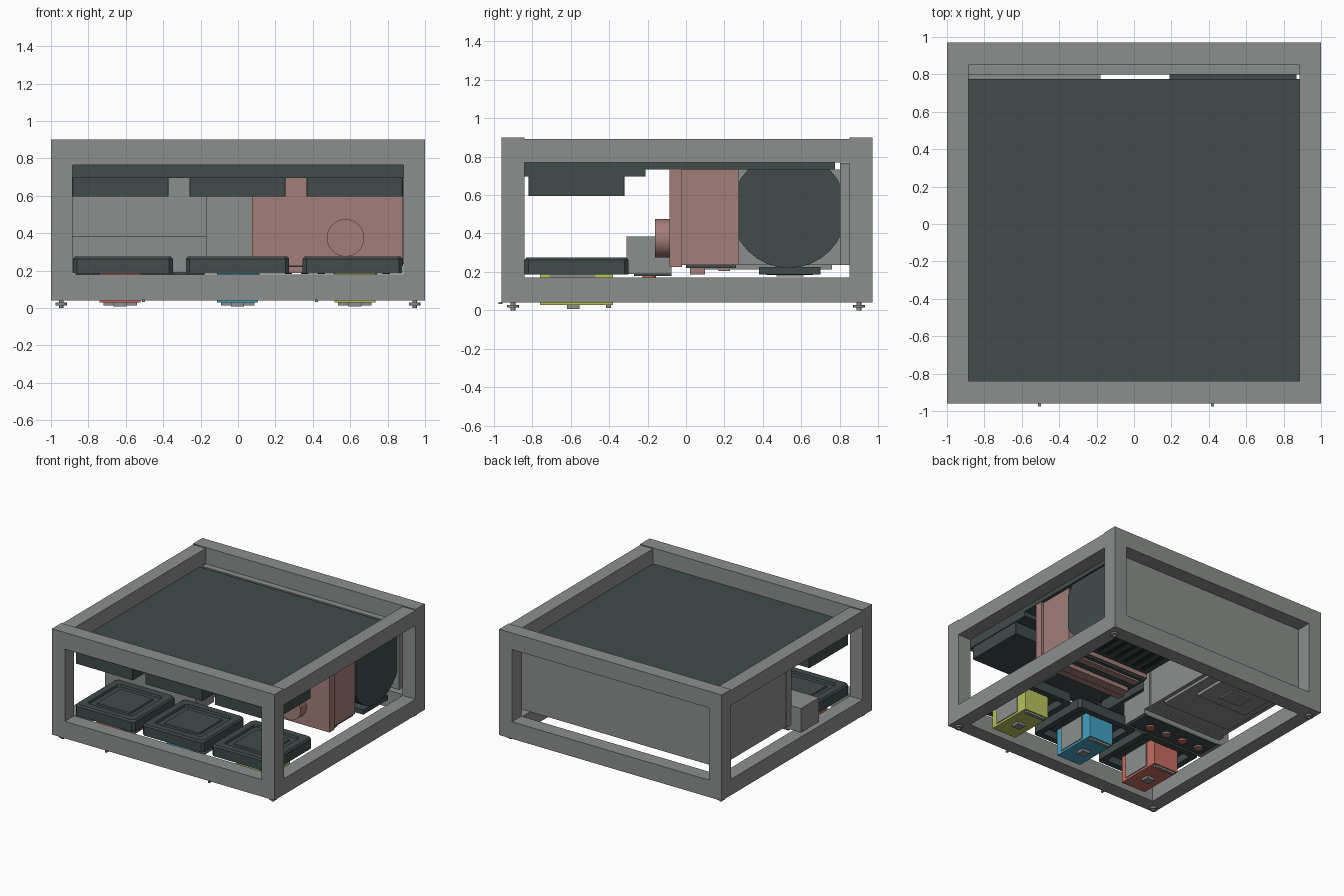
import bpy, bmesh, math
from mathutils import Matrix

if "Cube" in bpy.data.objects:
    bpy.data.objects.remove(bpy.data.objects["Cube"])


def material(name, rgb):
    m = bpy.data.materials.new(name)
    m.diffuse_color = (*rgb, 1)
    m.use_nodes = True
    m.node_tree.nodes["Principled BSDF"].inputs["Base Color"].default_value = m.diffuse_color
    return m


GREY = material("frame grey", (0.258, 0.274, 0.263))
DARK = material("dark slate", (0.053, 0.070, 0.070))
SALMON = material("dusty salmon", (0.365, 0.208, 0.190))
RED = material("coral red", (0.57, 0.15, 0.12))
BLUE = material("sky blue", (0.058, 0.36, 0.54))
GREEN = material("lime green", (0.48, 0.54, 0.11))
BLACK = material("slot black", (0.018, 0.022, 0.022))


def finish(name, bm, mat):
    me = bpy.data.meshes.new(name)
    bmesh.ops.recalc_face_normals(bm, faces=bm.faces[:])
    bm.to_mesh(me)
    bm.free()
    me.materials.append(mat)
    ob = bpy.data.objects.new(name, me)
    bpy.context.collection.objects.link(ob)
    return ob


def box(name, x, y, z, mat):
    """Box from (min, max) ranges."""
    bm = bmesh.new()
    bmesh.ops.create_cube(bm, size=1)
    for v in bm.verts:
        for i, (a, b) in enumerate((x, y, z)):
            v.co[i] = a + (v.co[i] + 0.5) * (b - a)
    return finish(name, bm, mat)


def cylinder(name, centre, r, length, axis, mat, sides=24, cuts=()):
    """Cylinder along an axis, optionally trimmed by (point, outward normal) planes."""
    bm = bmesh.new()
    bmesh.ops.create_cone(bm, cap_ends=True, segments=sides, radius1=r, radius2=r, depth=length)
    rot = {"X": Matrix.Rotation(math.pi / 2, 4, "Y"),
           "Y": Matrix.Rotation(math.pi / 2, 4, "X"), "Z": Matrix.Identity(4)}[axis]
    bmesh.ops.transform(bm, matrix=Matrix.Translation(centre) @ rot, verts=bm.verts)
    for co, no in cuts:
        bmesh.ops.bisect_plane(bm, geom=bm.verts[:] + bm.edges[:] + bm.faces[:],
                               plane_co=co, plane_no=no, clear_outer=True)
        bmesh.ops.holes_fill(bm, edges=bm.edges[:], sides=0)
    ob = finish(name, bm, mat)
    for p in ob.data.polygons:
        p.use_smooth = len(p.vertices) == 4
    ob.data.set_sharp_from_angle(angle=math.radians(20))
    return ob


def pod(name, cx, cy, hx, hy, rings, mat):
    """Stacked corner-cut square rings, each (inward offset, corner cut, z), capped at both ends."""
    bm = bmesh.new()
    loops = []
    for off, c, z in rings:
        a, b = hx - off, hy - off
        pts = [(a, c - b), (a, b - c), (a - c, b), (c - a, b),
               (-a, b - c), (-a, c - b), (c - a, -b), (a - c, -b)]
        loops.append([bm.verts.new((cx + px, cy + py, z)) for px, py in pts])
    for lo, hi in zip(loops, loops[1:]):
        for i in range(8):
            j = (i + 1) % 8
            bm.faces.new((lo[i], lo[j], hi[j], hi[i]))
    bm.faces.new(loops[0][::-1])
    bm.faces.new(loops[-1])
    return finish(name, bm, mat)


# Outer frame: posts, cross beams, side beams, feet
for sx in (-1, 1):
    xr = sorted((sx * 0.885, sx))
    for y in ((-0.96, -0.84), (0.85, 0.97)):
        box("corner_post", xr, y, (0.04, 0.90), GREY)
    box("side_top_beam", xr, (-0.84, 0.85), (0.77, 0.892), GREY)
    box("side_bottom_beam", xr, (-0.84, 0.85), (0.04, 0.17), GREY)
    for sy in (-1, 1):
        cylinder("foot_stem", (sx * 0.945, sy * 0.9, 0.02), 0.012, 0.04, "Z", GREY, 12)
        cylinder("foot_disc", (sx * 0.945, sy * 0.9, 0.021), 0.03, 0.014, "Z", GREY, 16)
for y in ((-0.96, -0.84), (0.85, 0.97)):
    box("cross_top_beam", (-0.885, 0.885), y, (0.765, 0.90), GREY)
    box("cross_bottom_beam", (-0.885, 0.885), y, (0.04, 0.178), GREY)
for x in (-0.505, 0.42):
    box("front_peg", (x - 0.008, x + 0.008), (-0.975, -0.955), (0.032, 0.044), GREY)

# Top panel, thicker front slab and back panel
box("top_panel", (-0.885, 0.885), (-0.84, 0.775), (0.733, 0.771), DARK)
box("front_slab", (-0.885, 0.885), (-0.84, -0.21), (0.695, 0.733), DARK)
box("back_panel", (-0.885, 0.885), (0.80, 0.85), (0.235, 0.767), GREY)

# Three stations: hanging upper block, hollow lower pod, coloured drive box
stations = [(-0.628, -0.615, 0.267, -0.63, RED), (-0.002, -0.002, 0.276, -0.002, BLUE),
            (0.622, 0.613, 0.267, 0.625, GREEN)]
pod_rings = [(0.05, 0.015, 0.245), (0.05, 0.015, 0.185), (0, 0.02, 0.185), (0, 0.02, 0.262),
             (0.01, 0.025, 0.275), (0.065, 0.02, 0.275), (0.07, 0.02, 0.258),
             (0.115, 0.01, 0.258), (0.12, 0.01, 0.268)]
block_rings = [(0.0, 0.003, 0.595), (0, 0.003, 0.695)]
for ux, px, hx, bx, col in stations:
    pod("upper_block", ux, -0.57, 0.257, 0.25, block_rings, DARK)
    pod("lower_pod", px, -0.57, hx, 0.27, pod_rings, DARK)
    box("drive_box", (bx - 0.11, bx + 0.11), (-0.76, -0.38), (0.028, 0.247), col)
    box("drive_side_plate", (bx + 0.11, bx + 0.117), (-0.71, -0.47), (0.045, 0.24), GREY)
    box("drive_bottom_strip", (bx - 0.09, bx + 0.09), (-0.415, -0.39), (0.012, 0.03), GREY)
    box("drive_bottom_square", (bx - 0.035, bx + 0.035), (-0.62, -0.555), (0.008, 0.03), GREY)

# Grey cabinet at the left rear with flange, hatch, handle and a step that juts out sideways
box("cabinet", (-0.885, -0.18), (-0.02, 0.80), (0.235, 0.733), GREY)
box("cabinet_flange", (-0.89, -0.165), (-0.085, -0.02), (0.225, 0.733), GREY)
box("cabinet_hatch", (-0.83, -0.21), (0.10, 0.76), (0.212, 0.235), GREY)
box("hatch_cover", (-0.76, -0.30), (0.38, 0.70), (0.187, 0.212), GREY)
box("hatch_handle", (-0.62, -0.44), (0.47, 0.61), (0.176, 0.187), GREY)
box("cabinet_step", (-0.98, -0.165), (-0.31, -0.075), (0.19, 0.385), GREY)
box("button_plate", (-0.87, -0.18), (-0.27, -0.075), (0.178, 0.19), DARK)
for i in range(4):
    cylinder("button", (-0.32 - 0.155 * i, -0.19, 0.172), 0.035, 0.014, "Z",
             SALMON if i % 2 else RED, 16)

# Salmon pump housing with front flange, port and ribbed underside
box("housing_body", (0.10, 0.86), (-0.02, 0.272), (0.235, 0.733), SALMON)
box("housing_flange", (0.075, 0.882), (-0.085, -0.02), (0.225, 0.733), SALMON)
cylinder("housing_port", (0.575, -0.122, 0.375), 0.10, 0.08, "Y", SALMON, 32)
box("housing_underplate", (0.11, 0.85), (0.0, 0.26), (0.22, 0.235), DARK)
box("lower_rib", (0.14, 0.82), (0.02, 0.10), (0.187, 0.22), SALMON)
box("rear_rib", (0.14, 0.82), (0.17, 0.23), (0.205, 0.22), SALMON)

# Dark drum trimmed at the back, front and top, with slotted vent tray beneath
cylinder("drum", (0.53, 0.535, 0.52), 0.30, 0.68, "X", DARK, 32,
         [((0, 0.80, 0), (0, 1, 0)), ((0, 0.272, 0), (0, -1, 0)), ((0, 0, 0.766), (0, 0, 1))])
box("vent_tray", (0.20, 0.86), (0.38, 0.70), (0.187, 0.225), DARK)
for i in range(7):
    x = 0.27 + i * 0.087
    box("vent_slot", (x - 0.02, x + 0.02), (0.42, 0.66), (0.183, 0.188), BLACK)
